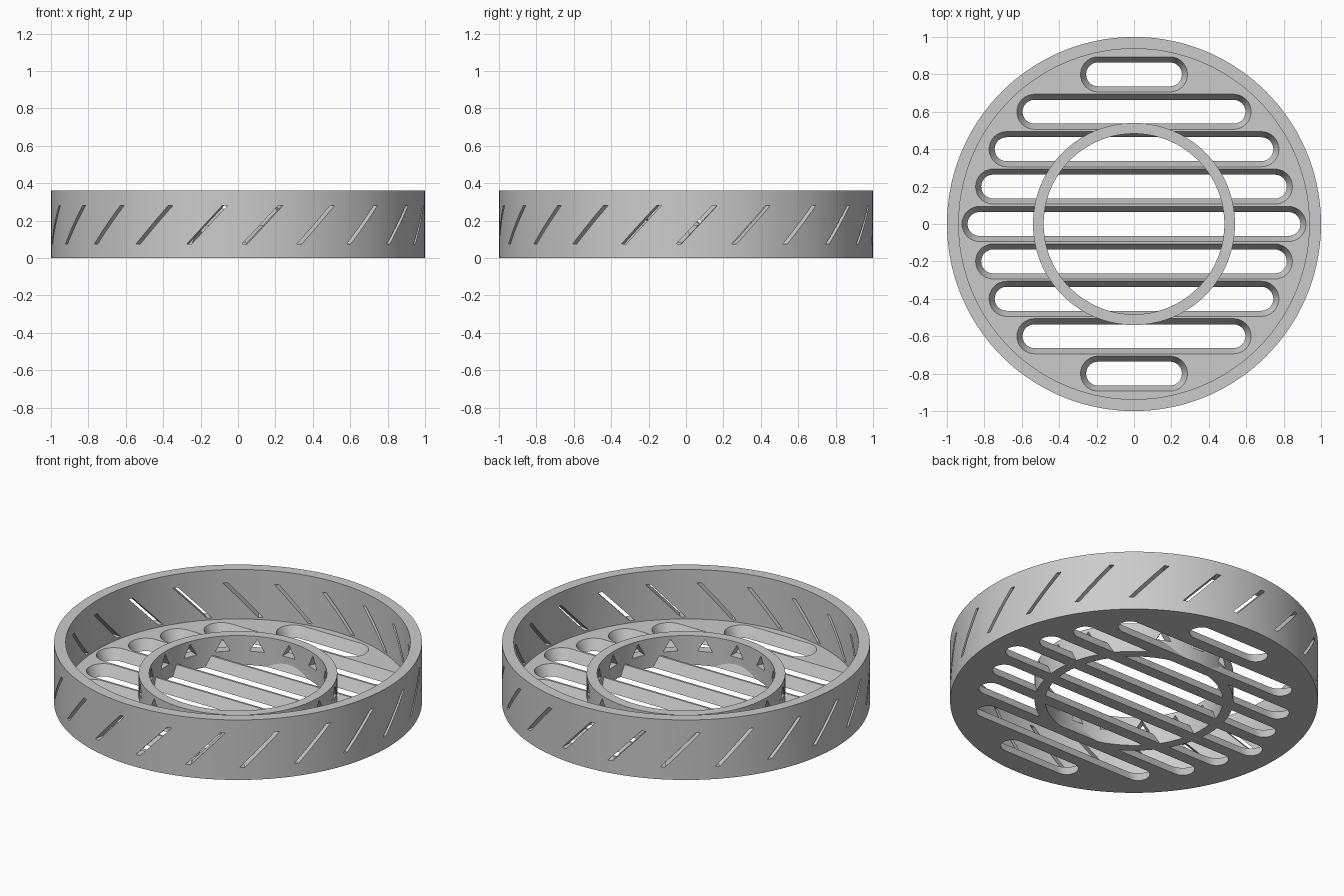
import bpy, bmesh
from math import sin, cos, pi, radians
from mathutils import Vector

cube = bpy.data.objects.get("Cube")
if cube:
    bpy.data.objects.remove(cube)

HEIGHT, FLOOR, WALL_IN = 0.36, 0.063, 0.937
RING_OUT, RING_IN, RING_TOP = 0.54, 0.483, 0.175

grey = bpy.data.materials.new("plain_grey")
grey.use_nodes = True
colour = (0.6, 0.6, 0.6, 1)
grey.diffuse_color = colour
grey.node_tree.nodes["Principled BSDF"].inputs["Base Color"].default_value = colour


def make_object(name, bm):
    bmesh.ops.recalc_face_normals(bm, faces=bm.faces)
    mesh = bpy.data.meshes.new(name)
    bm.to_mesh(mesh)
    bm.free()
    mesh.materials.append(grey)
    obj = bpy.data.objects.new(name, mesh)
    bpy.context.collection.objects.link(obj)
    return obj


def lathe(name, profile, steps=144):
    """Revolve a closed (radius, z) profile around z."""
    bm = bmesh.new()
    verts = [bm.verts.new((r, 0, z)) for r, z in profile]
    edges = [bm.edges.new((verts[i - 1], v)) for i, v in enumerate(verts)]
    bmesh.ops.spin(bm, geom=verts + edges, axis=(0, 0, 1), cent=(0, 0, 0),
                   angle=2 * pi, steps=steps)
    bmesh.ops.remove_doubles(bm, verts=bm.verts, dist=1e-5)
    return make_object(name, bm)


def loft(bm, loop_a, loop_b):
    """Closed solid between two matching loops."""
    a = [bm.verts.new(p) for p in loop_a]
    b = [bm.verts.new(p) for p in loop_b]
    bm.faces.new(a)
    bm.faces.new(b)
    for i in range(len(a)):
        bm.faces.new((a[i - 1], a[i], b[i], b[i - 1]))


def radial_prism(bm, angle, outline, r_in, r_out):
    """Push a (tangent, z) outline outward from r_in to r_out."""
    out = Vector((cos(angle), sin(angle), 0))
    side = Vector((-sin(angle), cos(angle), 0))
    loops = [[out * r + side * t + Vector((0, 0, z)) for t, z in outline]
             for r in (r_in, r_out)]
    loft(bm, *loops)


def stadium(half_length, y, z, arc=16):
    """Round-ended slot outline that widens with height."""
    grow = 0.03 * (z / FLOOR - 1)
    radius, reach = 0.094 + grow, half_length - 0.094
    pts = []
    for sign, start in ((1, -pi / 2), (-1, pi / 2)):
        for i in range(arc + 1):
            a = start + pi * i / arc
            pts.append((sign * reach + radius * cos(a), y + radius * sin(a), z))
    return pts


def cut(obj, bm, name):
    cutter = make_object(name, bm)
    cutter.hide_render = True
    mod = obj.modifiers.new(name, 'BOOLEAN')
    mod.operation, mod.solver, mod.object = 'DIFFERENCE', 'EXACT', cutter
    bpy.context.view_layer.objects.active = obj
    bpy.ops.object.modifier_apply(modifier=mod.name)
    bpy.data.objects.remove(cutter)


# Round tray: floor and outer wall
tray = lathe("tray", [(0, 0), (1, 0), (1, HEIGHT), (WALL_IN, HEIGHT),
                      (WALL_IN, FLOOR), (0, FLOOR)])

# Tapered drain slots in the floor
bm = bmesh.new()
for i, half in enumerate((0.92, 0.847, 0.775, 0.626, 0.286)):
    for y in {0.2 * i, -0.2 * i}:
        loft(bm, stadium(half, y, -0.02), stadium(half, y, FLOOR + 0.015))
cut(tray, bm, "slot_cutter")

# Slanted slits around the wall
bm = bmesh.new()
slit = [(-0.11, 0.075), (-0.083, 0.075), (0.11, 0.28), (0.083, 0.28)]
for i in range(21):
    radial_prism(bm, radians(3.3) + 2 * pi * i / 21, slit, 0.88, 1.05)
cut(tray, bm, "slit_cutter")

# Inner ring with triangular vents
ring = lathe("inner_ring", [(RING_IN, 0), (RING_OUT, 0),
                            (RING_OUT, RING_TOP), (RING_IN, RING_TOP)])
bm = bmesh.new()
vent = [(-0.042, 0.083), (0.042, 0.083), (0, 0.157)]
for i in range(16):
    radial_prism(bm, 2 * pi * i / 16, vent, RING_IN - 0.05, RING_OUT + 0.05)
cut(ring, bm, "vent_cutter")

# Smooth curved walls, sharp edges
for obj in (tray, ring):
    bpy.ops.object.select_all(action='DESELECT')
    obj.select_set(True)
    bpy.context.view_layer.objects.active = obj
    bpy.ops.object.shade_smooth_by_angle(angle=radians(20))
